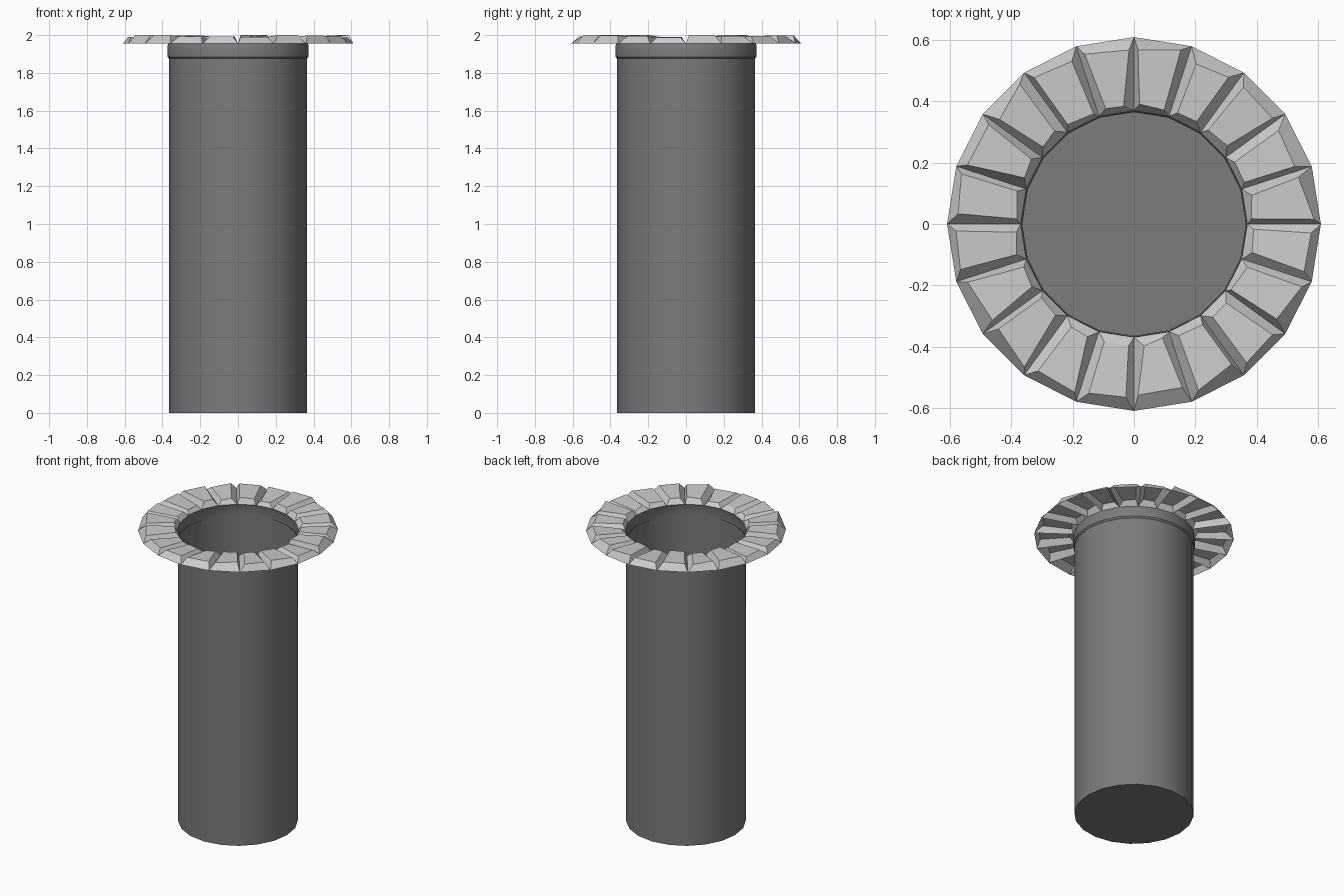
import bpy, bmesh, math, random

if "Cube" in bpy.data.objects:
    bpy.data.objects.remove(bpy.data.objects["Cube"])

random.seed(4)
SIDES = 20
STEP = 2 * math.pi / SIDES


def polar(r, a, z):
    return (r * math.cos(a), r * math.sin(a), z)


def finish(bm, name, angle, mat=None):
    mesh = bpy.data.meshes.new(name)
    bm.to_mesh(mesh)
    bm.free()
    ob = bpy.data.objects.new(name, mesh)
    bpy.context.collection.objects.link(ob)
    if mat:
        mesh.materials.append(mat)
    bpy.ops.object.select_all(action='DESELECT')
    ob.select_set(True)
    bpy.context.view_layer.objects.active = ob
    bpy.ops.object.shade_smooth_by_angle(angle=math.radians(angle))
    return ob


def lathe(name, profile, mat, floor=False):
    bm = bmesh.new()
    rings = [[bm.verts.new(polar(r, i * STEP, z)) for i in range(SIDES)] for r, z in profile]
    for low, high in zip(rings, rings[1:]):
        for i in range(SIDES):
            j = (i + 1) % SIDES
            bm.faces.new((low[i], low[j], high[j], high[i]))
    if floor:
        bm.faces.new(rings[0][::-1])
    return finish(bm, name, 30, mat)


dark = bpy.data.materials.new("dark_grey")
dark.diffuse_color = (0.2, 0.2, 0.2, 1)
dark.use_nodes = True
dark.node_tree.nodes["Principled BSDF"].inputs["Base Color"].default_value = dark.diffuse_color

# Thin-walled shaft, closed at the bottom and open at the top
lathe("well_shaft", [(0.365, 0), (0.365, 1.89)], dark, floor=True)

# Slightly wider collar under the rim
lathe("shaft_collar", [(0.365, 1.875), (0.373, 1.885), (0.373, 1.945), (0.368, 1.958)], dark)

# Ring of uneven, bevelled stone slabs with hollow undersides
bm = bmesh.new()
for k in range(SIDES):
    a0, a1 = k * STEP, (k + 1) * STEP
    height = 2.0 if k % 4 == 0 else random.uniform(1.988, 2.0)
    base, top = [], []
    for r, a, s, outer in ((0.37, a0, 1, False), (0.61, a0, 1, True),
                           (0.61, a1, -1, True), (0.37, a1, -1, False)):
        base.append(bm.verts.new(polar(r, a, 1.955)))
        side = random.uniform(0.012, 0.034)
        if outer:
            rt, z = r - random.uniform(0.02, 0.055), height
        else:
            rt, z = r + random.uniform(0.012, 0.03), height - random.uniform(0.005, 0.015)
        top.append(bm.verts.new(polar(rt, a + s * side / rt, z)))
    bm.faces.new(top)
    for i in range(4):
        j = (i + 1) % 4
        bm.faces.new((base[i], base[j], top[j], top[i]))
finish(bm, "rim_stones", 20)
